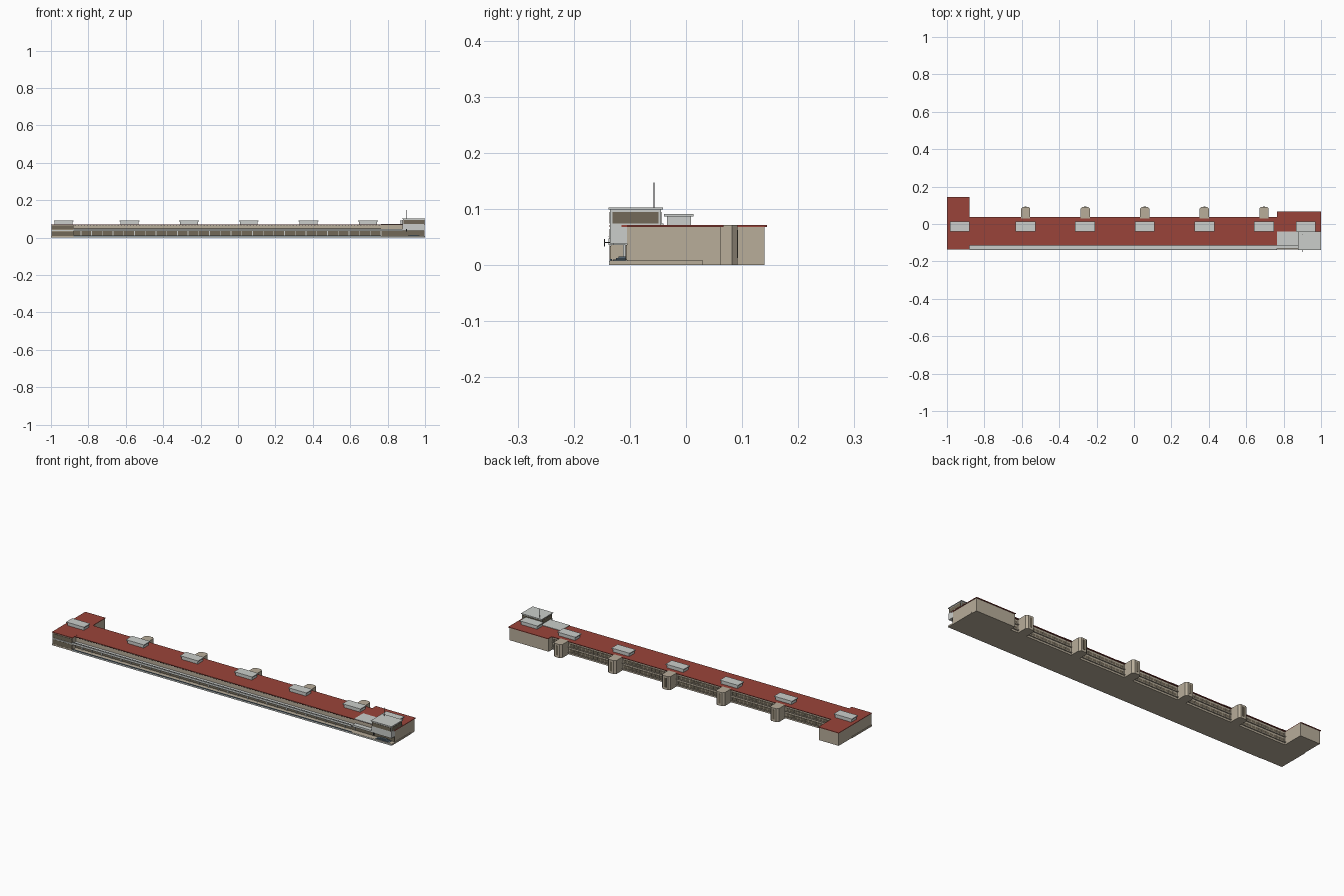
import bpy, bmesh

if "Cube" in bpy.data.objects:
    bpy.data.objects.remove(bpy.data.objects["Cube"])


def material(name, rgb):
    # display colour to linear value
    lin = [((c / 255 + 0.055) / 1.055) ** 2.4 for c in rgb]
    m = bpy.data.materials.new(name)
    m.use_nodes = True
    m.diffuse_color = (*lin, 1)
    m.node_tree.nodes["Principled BSDF"].inputs["Base Color"].default_value = (*lin, 1)
    return m


BEIGE = material("beige wall", (184, 173, 154))
RED = material("red roof", (154, 68, 58))
GREY = material("light grey", (203, 206, 203))
BROWN = material("brown glass", (114, 105, 88))
DARK = material("dark metal", (62, 64, 66))
BLUE = material("blue grey", (88, 104, 116))


def boxes(name, mat, spans):
    """One object made of boxes, each given as x, y and z ranges."""
    bm = bmesh.new()
    for (x0, x1), (y0, y1), (z0, z1) in spans:
        cube = bmesh.ops.create_cube(bm, size=1)
        for v in cube["verts"]:
            v.co = (x1 if v.co.x > 0 else x0,
                    y1 if v.co.y > 0 else y0,
                    z1 if v.co.z > 0 else z0)
    return finish(name, bm, mat)


def prism(name, mat, outline, z0, z1):
    """Vertical prism over a plan outline."""
    bm = bmesh.new()
    face = bm.faces.new([bm.verts.new((x, y, z0)) for x, y in outline])
    out = bmesh.ops.extrude_face_region(bm, geom=[face])
    for v in out["geom"]:
        if isinstance(v, bmesh.types.BMVert):
            v.co.z = z1
    bmesh.ops.recalc_face_normals(bm, faces=bm.faces)
    return finish(name, bm, mat)


def finish(name, bm, mat):
    me = bpy.data.meshes.new(name)
    bm.to_mesh(me)
    bm.free()
    me.materials.append(mat)
    ob = bpy.data.objects.new(name, me)
    bpy.context.collection.objects.link(ob)
    return ob


def steps(a, b, n):
    return [a + (b - a) * i / (n - 1) for i in range(n)]


L, R = -0.88, 0.765          # ends of the long middle block
FRONT, BACK = -0.105, 0.03   # its walls
TOP = 0.068                  # wall height

# Building body and base
boxes("ground_slab", BEIGE, [((-1, 1), (-0.135, BACK), (0, 0.008))])
boxes("main_body", BEIGE, [((L, R), (FRONT, BACK), (0.004, TOP))])
boxes("right_wing", BEIGE, [((-1 + 0.003, L), (-0.134, 0.14), (0, TOP))])
boxes("left_wing", BEIGE, [((R, 0.997), (FRONT, 0.062), (0, TOP))])

# Red roofs with a small overhang
boxes("main_roof", RED, [((L, R), (-0.115, 0.037), (TOP, 0.071))])
boxes("right_wing_roof", RED, [((-1, L), (-0.136, 0.144), (TOP, 0.0712))])
boxes("left_wing_roof", RED, [((R, 1), (-0.115, 0.067), (TOP, 0.0712))])
boxes("roof_brackets", DARK,
      [((x - 0.003, x + 0.003), (-0.113, FRONT), (0.064, TOP))
       for x in steps(L + 0.01, R - 0.01, 100)])

# Front gallery between the floors
boxes("gallery", GREY, [((L, R), (-0.137, FRONT), (0.036, 0.04)),
                        ((L, R), (-0.138, -0.135), (0.036, 0.047)),
                        ((R, 0.88), (-0.13, FRONT), (0.036, 0.046))])
boxes("gallery_rail", DARK, [((L, R), (-0.138, -0.137), (0.0495, 0.0505))])

# Ground floor garages
boxes("garage_fronts", BROWN, [((L, 0.997), (FRONT - 0.003, FRONT), (0.009, 0.036))])
boxes("garage_posts", GREY,
      [((x - 0.002, x + 0.002), (FRONT - 0.007, FRONT), (0.008, 0.036))
       for x in steps(L + 0.04, R, 29)])
boxes("lane_kerb", BLUE, [((L, R), (-0.136, -0.132), (0.002, 0.011))])
boxes("lane_edge", GREY, [((L, 1), (-0.137, -0.134), (0, 0.007))])

# Front windows of the right wing
boxes("wing_windows", BROWN, [((-0.996, L - 0.001), (-0.136, -0.133), z)
                              for z in ((0.01, 0.034), (0.043, 0.064))])
boxes("wing_band", GREY, [((-0.997, L), (-0.137, -0.133), (0.035, 0.041))])

# Stair towers along the back, with slanted corners and slit windows
stairs = steps(-0.58, 0.695, 5)
for i, x in enumerate(stairs):
    half = [(0.025, BACK), (0.025, 0.082), (0.015, 0.092)]
    plan = [(x + a, y) for a, y in half] + [(x - a, y) for a, y in reversed(half)]
    prism(f"stair_tower_{i + 1}", BEIGE, plan, 0, 0.0715)
    boxes(f"stair_window_{i + 1}", BROWN,
          [((x - 0.006, x + 0.006), (0.09, 0.093), (0.012, 0.062))])

# Back windows, sills and mullions in the bays between the stair towers
edges = [L] + [e for x in stairs for e in (x - 0.025, x + 0.025)] + [R]
glass, sills, bars = [], [], []
for a, b in zip(edges[::2], edges[1::2]):
    for z in (0.014, 0.043):
        glass.append(((a + 0.008, b - 0.008), (BACK, BACK + 0.002), (z, z + 0.015)))
        sills.append(((a, b), (BACK, BACK + 0.006), (z - 0.004, z)))
        count = max(3, round((b - a) / 0.022))
        bars += [((x - 0.0015, x + 0.0015), (BACK, BACK + 0.004), (z, z + 0.015))
                 for x in steps(a + 0.008, b - 0.008, count)]
boxes("back_windows", BROWN, glass)
boxes("back_sills", BEIGE, sills)
boxes("back_mullions", BEIGE, bars)

# Roof ventilation units
for i, x in enumerate([-0.932] + stairs + [0.918]):
    boxes(f"roof_unit_{i + 1}", GREY,
          [((x - 0.048, x + 0.048), (-0.034, 0.009), (0.07, 0.086)),
           ((x - 0.053, x + 0.053), (-0.039, 0.013), (0.086, 0.091))])

# Control tower: overhanging box, glazed cabin, flat roof and mast
boxes("terrace", GREY, [((R, 0.88), (-0.116, -0.04), (0.07, 0.0735))])
boxes("tower_base", GREY, [((0.88, 0.998), (-0.135, FRONT), (0.038, 0.073))])
boxes("tower_cabin", GREY, [((0.882, 0.997), (-0.135, -0.045), (0.07, 0.099))])
boxes("tower_windows", BROWN,
      [((0.885, 0.994), (-0.1365, -0.0435), (0.074, 0.094)),
       ((0.8805, 0.9985), (-0.131, -0.049), (0.074, 0.094))])
boxes("tower_roof", GREY, [((0.878, 1), (-0.138, -0.041), (0.099, 0.102))])
boxes("mast", DARK, [((0.899, 0.901), (-0.058, -0.056), (0.1, 0.147))])
boxes("front_signal", DARK, [((0.899, 0.902), (-0.145, -0.135), (0.039, 0.041)),
                             ((0.897, 0.904), (-0.146, -0.144), (0.033, 0.046))])

# Small stepped podium under the tower
boxes("podium", BLUE, [((0.9 + s, 0.98 - s), (-0.13 + s / 2, -0.108), (0.008, 0.01 + s / 4))
                       for s in (0, 0.01, 0.02)])
